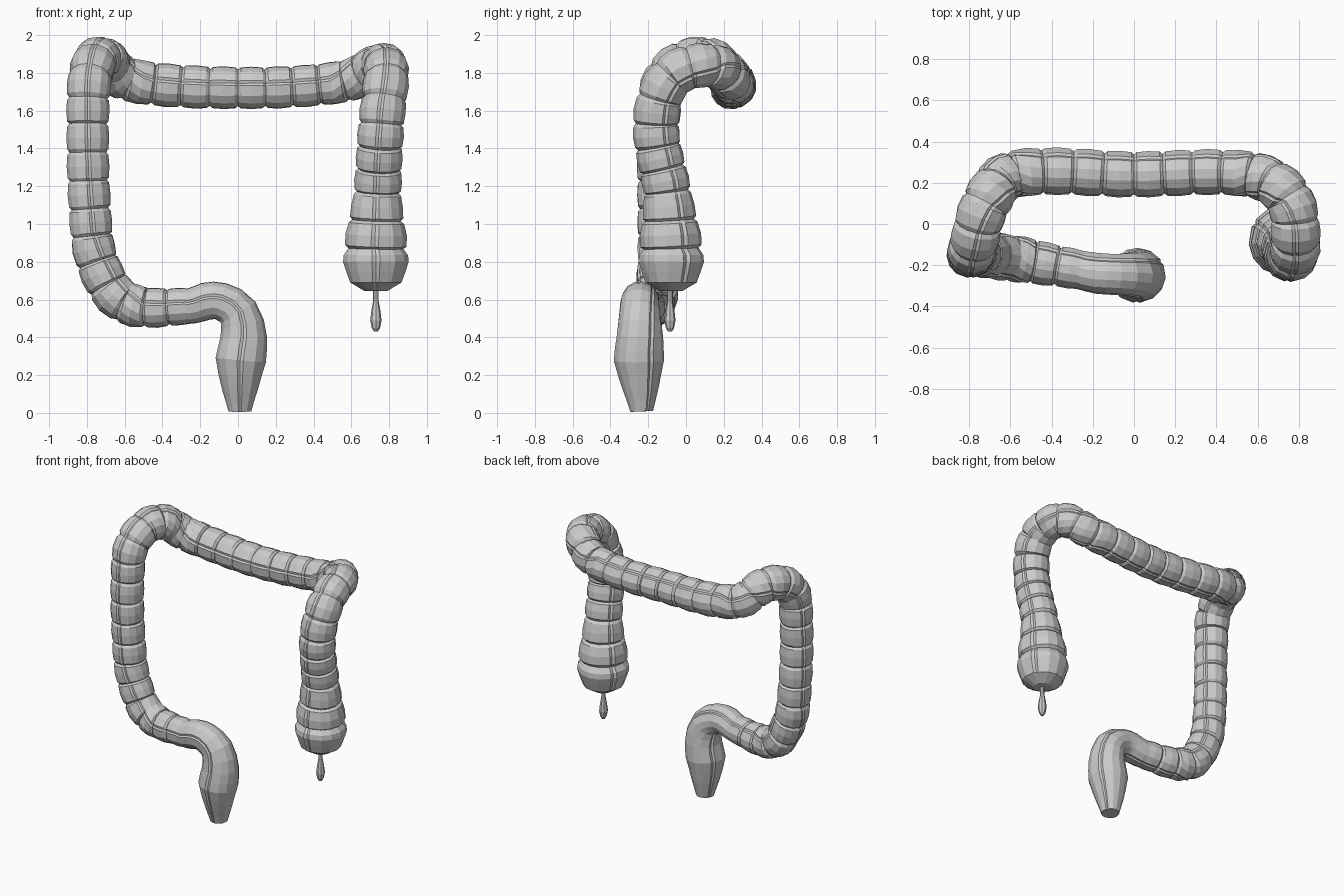
import bpy, bmesh, math
from mathutils import Vector

cube = bpy.data.objects.get("Cube")
if cube:
    bpy.data.objects.remove(cube)

grey = bpy.data.materials.new("pale grey")
grey.use_nodes = True
grey.diffuse_color = (0.6, 0.6, 0.6, 1)
grey.node_tree.nodes["Principled BSDF"].inputs["Base Color"].default_value = grey.diffuse_color

# Control points are (x, y, z, radius, pouches up to the next point);
# zero pouches means a smooth stretch
PARTS = {
    "blind_pouch": [(.73, -.08, .645, .06, 0), (.73, -.08, .69, .135, 0), (.73, -.08, .8, .173, 0)],
    "rising_limb": [(.73, -.08, .87, .165, 2), (.74, -.1, 1.17, .125, 3)],
    "first_bend": [(.76, -.16, 1.53, .12, 2), (.785, -.08, 1.78, .118, 2), (.75, .13, 1.84, .115, 2)],
    "cross_limb": [(.57, .24, 1.755, .11, 4), (0, .24, 1.72, .11, 4)],
    "second_bend": [(-.59, .24, 1.765, .115, 2), (-.72, .1, 1.875, .118, 2)],
    "falling_limb": [(-.78, -.1, 1.79, .115, 2), (-.795, -.145, 1.53, .11, 3),
                     (-.785, -.145, 1.08, .11, 2)],
    "lower_bend": [(-.745, -.145, .8, .112, 2), (-.6, -.165, .585, .112, 3)],
    "end_limb": [(-.25, -.225, .565, .095, 0), (-.17, -.24, .59, .1, 0), (-.09, -.245, .59, .1, 0),
                 (0, -.245, .53, .108, 0), (.03, -.245, .4, .123, 0), (.015, -.25, .28, .133, 0),
                 (.01, -.24, .12, .093, 0), (.01, -.235, .008, .06, 0)],
}

# Each pouch pinches at its ends and swells in the middle
POUCH = [(0, .88), (.1, .99), (.5, 1.03), (.9, .99)]
SMOOTH = [(0, 1), (.5, 1)]

# Three lengthwise grooves, with facets between them
SECTION = [(math.radians(a + 120 * k), f) for k in range(3)
           for a, f in [(0, .94), (7, 1), (36, 1.01), (60, 1.01), (84, 1.01), (113, 1)]]


def sample_path():
    """Run a smooth curve through all control points; return rings and part starts."""
    rows = [row for part in PARTS.values() for row in part]
    pts = [Vector(row[:4]) for row in rows]
    last = len(pts) - 1
    slopes = [(pts[min(i + 1, last)] - pts[max(i - 1, 0)]).normalized() for i in range(last + 1)]
    rings, marks = [], []
    for i in range(last):
        marks.append(len(rings))
        a, b = pts[i], pts[i + 1]
        chord = (b - a).length
        count = rows[i][4]
        for k in range(max(count, 1)):
            for step, swell in (POUCH if count else SMOOTH):
                t = (k + step) / max(count, 1)
                ease = t * t * (3 - 2 * t)
                p = a.lerp(b, ease) + chord * t * (1 - t) * (slopes[i] * (1 - t) - slopes[i + 1] * t)
                p.w *= swell
                rings.append(p)
    rings.append(pts[last])
    starts, i = [], 0
    for part in PARTS.values():
        starts.append(marks[i])
        i += len(part)
    return rings, starts


def tangents(rings):
    last = len(rings) - 1
    return [(rings[min(i + 1, last)] - rings[max(i - 1, 0)]).to_3d().normalized()
            for i in range(last + 1)]


def tube(name, rings, dirs, section):
    """Skin a row of rings, capped at both ends, with flat facets."""
    bm = bmesh.new()
    loops = []
    for p, d in zip(rings, dirs):
        # One groove faces forward on the limbs and rolls over the bends
        lift = .25 + max(0, min(1, (abs(p.x) - .5) * 5))
        ref = Vector((0, -1, lift))
        u = (ref - d * ref.dot(d)).normalized()
        v = d.cross(u)
        loops.append([bm.verts.new(p.to_3d() + (u * math.cos(a) + v * math.sin(a)) * p.w * f)
                      for a, f in section])
    n = len(section)
    for lo, hi in zip(loops, loops[1:]):
        for j in range(n):
            k = (j + 1) % n
            bm.faces.new((lo[j], lo[k], hi[k], hi[j]))
    bm.faces.new(loops[0])
    bm.faces.new(loops[-1])
    bmesh.ops.recalc_face_normals(bm, faces=bm.faces)
    mesh = bpy.data.meshes.new(name)
    bm.to_mesh(mesh)
    bm.free()
    mesh.materials.append(grey)
    bpy.context.collection.objects.link(bpy.data.objects.new(name, mesh))


# Main tube, part by part along one path
rings, starts = sample_path()
dirs = tangents(rings)
for name, a, b in zip(PARTS, starts, starts[1:] + [len(rings) - 1]):
    tube(name, rings[a:b + 1], dirs[a:b + 1], SECTION)

# Small hanging tail under the blind pouch
tail = [Vector((.73, -.085, z, r)) for z, r in
        [(.67, .014), (.59, .015), (.54, .024), (.49, .03), (.45, .022), (.43, .01)]]
tube("hanging_tail", tail, tangents(tail), [(math.tau * k / 8, 1) for k in range(8)])
